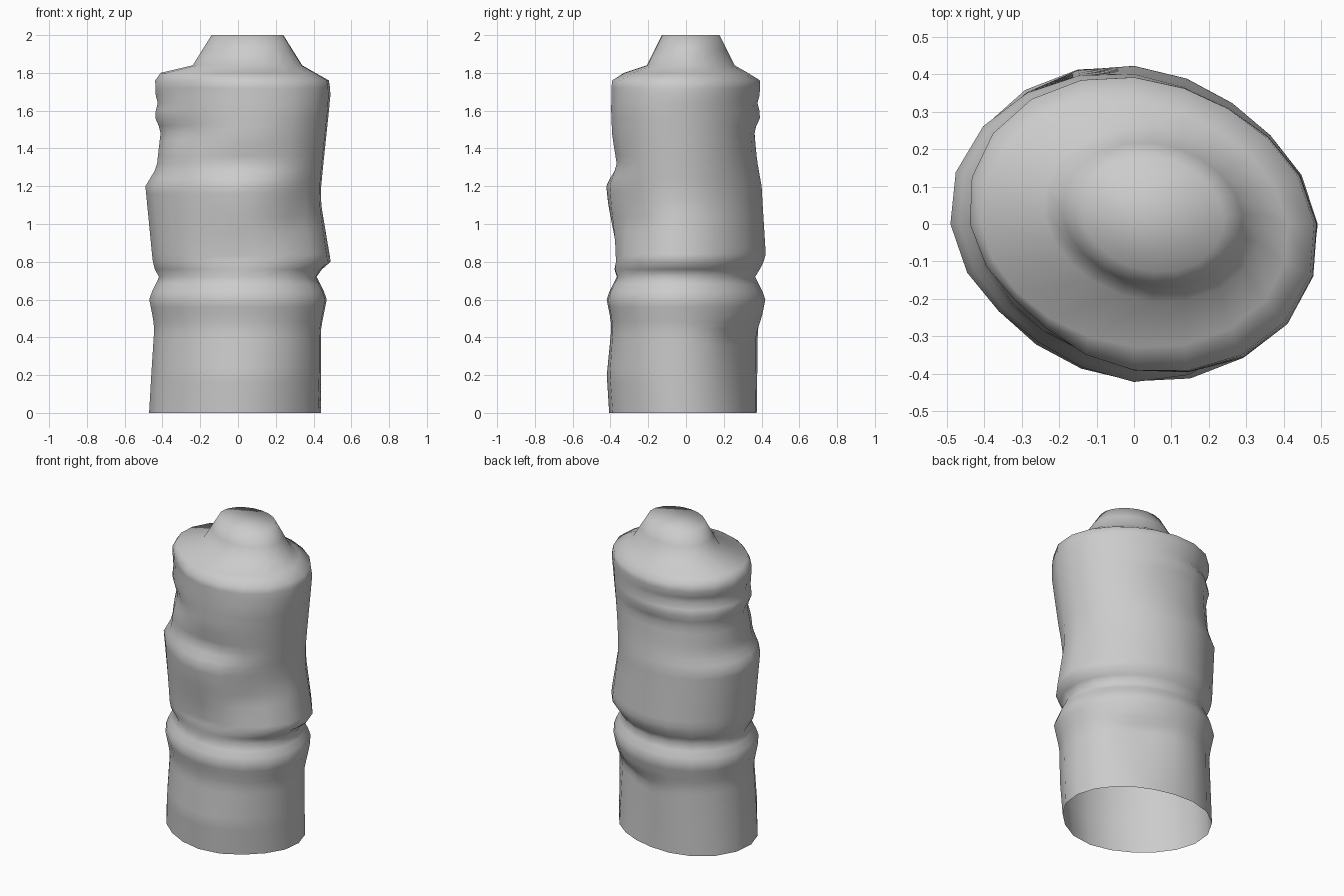
import bpy
import bmesh
from math import sin, cos, exp, pi, radians

cube = bpy.data.objects.get("Cube")
if cube:
    bpy.data.objects.remove(cube, do_unlink=True)

# Plan directions, in degrees around the pillar
LEFT_SIDE, FRONT_SIDE, RIGHT_SIDE, BACK_SIDE = 0, -90, 180, 90
FRONT_LEFT, FRONT_RIGHT = -45, -135
BACK_LEFT, BACK_RIGHT = 60, 135

# Angular widths and vertical reaches of the worn areas
NARROW, MEDIUM, WIDE = radians(14), radians(28), radians(50)
ALL_ROUND = 100
ABRUPT, SHORT, STEEP, LONG, GENTLE = 0.05, 0.1, 0.15, 0.3, 0.5

# Amounts of swelling and wear
SWOLLEN, RAISED, SLIGHTLY_RAISED = 0.05, 0.03, 0.02
SLIGHTLY_WORN, WORN, DEEPLY_WORN = -0.02, -0.03, -0.05

SIDES = 20
STEP = 0.04
SHAFT_RINGS = 45

# Direction, width, height of the peak, reach below, reach above, amount
WEAR = [
    # foot
    (FRONT_SIDE, WIDE, 0.2, GENTLE, LONG, RAISED),
    (RIGHT_SIDE, WIDE, 0, GENTLE, GENTLE, RAISED),
    (BACK_SIDE, MEDIUM, 0, GENTLE, GENTLE, SLIGHTLY_WORN),
    (FRONT_LEFT, MEDIUM, 0, GENTLE, GENTLE, WORN),
    (BACK_LEFT, MEDIUM, 0.4, GENTLE, SHORT, DEEPLY_WORN),
    # belt and the notch above it
    (FRONT_SIDE, ALL_ROUND, 0.6, STEEP, STEEP, RAISED),
    (FRONT_SIDE, ALL_ROUND, 0.72, SHORT, ABRUPT, WORN),
    # trunk
    (LEFT_SIDE, WIDE, 0.8, ABRUPT, LONG, SWOLLEN),
    (BACK_SIDE, WIDE, 0.84, SHORT, GENTLE, RAISED),
    (FRONT_SIDE, MEDIUM, 0.8, ABRUPT, LONG, WORN),
    (FRONT_LEFT, NARROW, 1, LONG, LONG, DEEPLY_WORN),
    (FRONT_SIDE, MEDIUM, 1.2, LONG, SHORT, RAISED),
    (RIGHT_SIDE, WIDE, 1.2, GENTLE, SHORT, SWOLLEN),
    (FRONT_SIDE, MEDIUM, 1.32, SHORT, STEEP, WORN),
    # upper block with its back groove
    (RIGHT_SIDE, WIDE, 1.5, LONG, ABRUPT, WORN),
    (BACK_SIDE, MEDIUM, 1.5, LONG, ABRUPT, WORN),
    (FRONT_RIGHT, MEDIUM, 1.5, STEEP, STEEP, SLIGHTLY_WORN),
    (FRONT_RIGHT, MEDIUM, 1.7, LONG, LONG, WORN),
    (LEFT_SIDE, WIDE, 1.7, GENTLE, LONG, SWOLLEN),
    (FRONT_LEFT, MEDIUM, 1.6, LONG, LONG, SLIGHTLY_RAISED),
    (BACK_RIGHT, WIDE, 1.64, ABRUPT, ABRUPT, WORN),
]


def wear_at(angle, z):
    """Sum straight-sided swellings and hollows at a point."""
    total = 0
    for direction, width, peak, below, above, amount in WEAR:
        turn = (angle - radians(direction) + pi) % (2 * pi) - pi
        rise = abs(z - peak) / (below if z < peak else above)
        total += amount * exp(-(turn / width) ** 2) * max(0, 1 - rise)
    return total


def add_ring(bm, z, half_width, half_depth, offset=0, worn=True):
    """Add one skewed oval cross-section of the pillar."""
    ring = []
    for i in range(SIDES):
        angle = 2 * pi * i / SIDES
        skew = 1 - 0.06 * sin(2 * angle)
        wear = wear_at(angle, z) if worn else 0
        x = offset + cos(angle) * (half_width * skew + wear)
        y = offset / 2 + sin(angle) * (half_depth * skew + wear)
        ring.append(bm.verts.new((x, y, z)))
    return ring


bm = bmesh.new()

# Worn shaft, open underneath
rings = []
for level in range(SHAFT_RINGS):
    rings.append(add_ring(bm, level * STEP, 0.44, 0.39))

# Sloping shoulder and tapered neck, set towards the back left
for height, half_width in ((1.8, 0.41), (1.84, 0.29), (1.92, 0.24), (2, 0.19)):
    rings.append(add_ring(bm, height, half_width, half_width * 0.8,
                          offset=0.05 if half_width < 0.4 else 0, worn=False))

# Skin the rings and close the flat top
for low, high in zip(rings, rings[1:]):
    for i in range(SIDES):
        j = (i + 1) % SIDES
        bm.faces.new((low[i], low[j], high[j], high[i]))
bm.faces.new(rings[-1])
for face in bm.faces:
    face.smooth = True

mesh = bpy.data.meshes.new("stone_pillar")
bm.to_mesh(mesh)
bm.free()
pillar = bpy.data.objects.new("stone_pillar", mesh)
bpy.context.collection.objects.link(pillar)

# Plain grey stone
stone = bpy.data.materials.new("grey_stone")
stone.use_nodes = True
grey = (0.6, 0.6, 0.6, 1)
stone.diffuse_color = grey
stone.node_tree.nodes["Principled BSDF"].inputs["Base Color"].default_value = grey
mesh.materials.append(stone)
